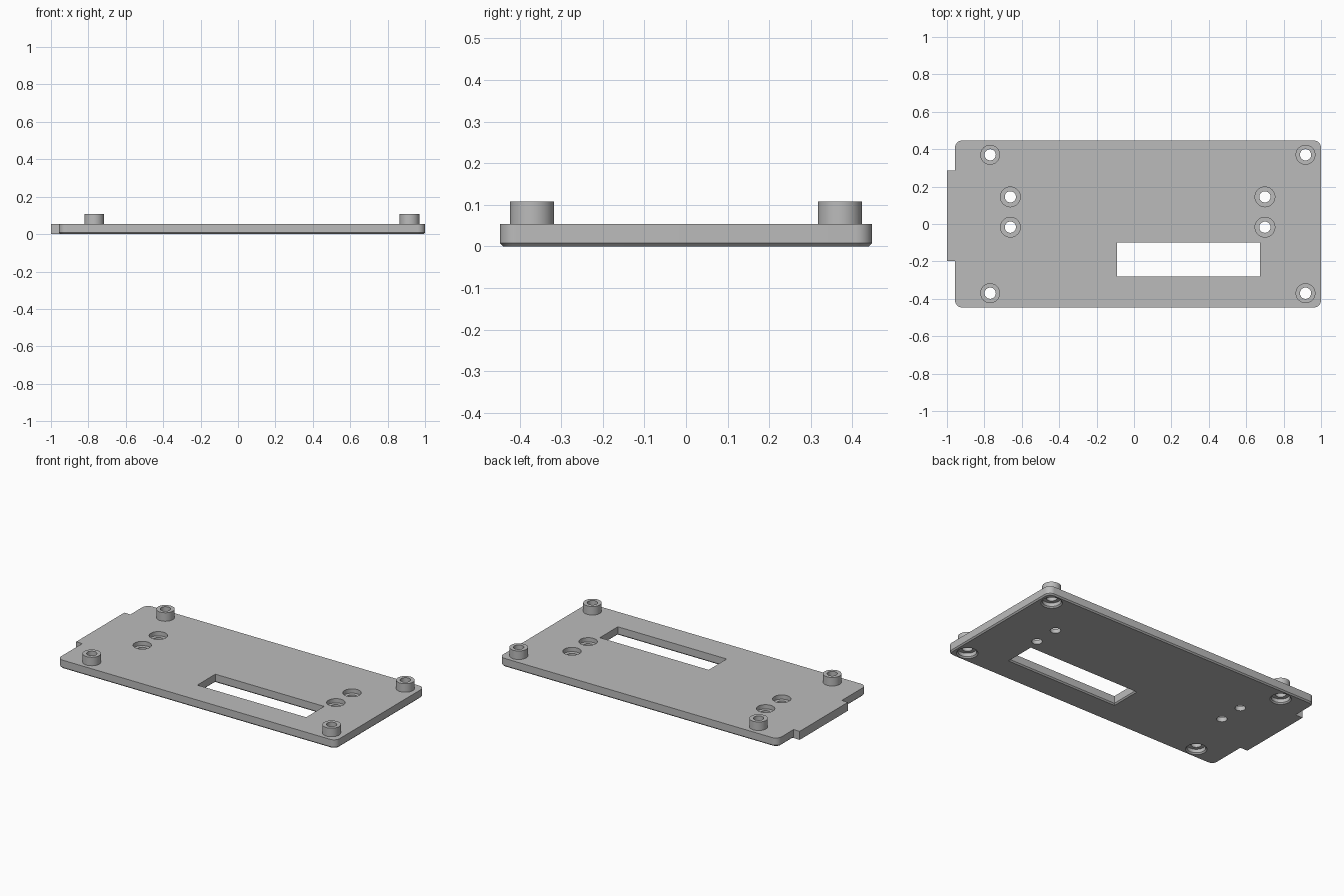
import bpy
import bmesh
from math import radians

THICK, TOP, CHAMFER = 0.054, 0.108, 0.008
BORE, WIDE = 0.030, 0.053

if "Cube" in bpy.data.objects:
    bpy.data.objects.remove(bpy.data.objects["Cube"], do_unlink=True)

grey = bpy.data.materials.new("light_grey")
grey.use_nodes = True
grey.diffuse_color = (0.5, 0.5, 0.5, 1)
grey.node_tree.nodes["Principled BSDF"].inputs["Base Color"].default_value = (0.5, 0.5, 0.5, 1)


def finish(name, bm):
    mesh = bpy.data.meshes.new(name)
    bmesh.ops.recalc_face_normals(bm, faces=bm.faces)
    bm.to_mesh(mesh)
    bm.free()
    mesh.materials.append(grey)
    obj = bpy.data.objects.new(name, mesh)
    bpy.context.collection.objects.link(obj)
    return obj


def box(name, x0, x1, y0, y1, z0, z1, corner=0, chamfer=0, flare=0):
    """Box with optional rounded corners, chamfered bottom or flared bottom."""
    bm = bmesh.new()
    bmesh.ops.create_cube(bm, size=1)
    for v in bm.verts:
        v.co.x = x1 if v.co.x > 0 else x0
        v.co.y = y1 if v.co.y > 0 else y0
        v.co.z = z1 if v.co.z > 0 else z0
    if corner:
        upright = [e for e in bm.edges if abs(e.verts[0].co.z - e.verts[1].co.z) > 1e-5]
        bmesh.ops.bevel(bm, geom=upright, offset=corner, segments=8, profile=0.5, affect='EDGES')
    if chamfer:
        rim = [e for e in bm.edges if all(abs(v.co.z - z0) < 1e-5 for v in e.verts)]
        bmesh.ops.bevel(bm, geom=rim, offset=chamfer, segments=1, affect='EDGES')
    if flare:
        for v in bm.verts:
            if abs(v.co.z - z0) < 1e-5:
                v.co.x += flare if v.co.x > (x0 + x1) / 2 else -flare
                v.co.y += flare if v.co.y > (y0 + y1) / 2 else -flare
    return finish(name, bm)


def cylinder(name, x, y, z0, z1, r0, r1=None):
    bm = bmesh.new()
    bmesh.ops.create_cone(bm, cap_ends=True, segments=48, radius1=r0,
                          radius2=r0 if r1 is None else r1, depth=z1 - z0)
    bmesh.ops.translate(bm, verts=bm.verts, vec=(x, y, (z0 + z1) / 2))
    return finish(name, bm)


def combine(target, tool, operation):
    mod = target.modifiers.new(operation.lower(), 'BOOLEAN')
    mod.operation, mod.solver, mod.object = operation, 'EXACT', tool
    bpy.context.view_layer.objects.active = target
    bpy.ops.object.modifier_apply(modifier=mod.name)
    bpy.data.objects.remove(tool, do_unlink=True)


# Main plate with the end tab
plate = box("cover_plate", -0.957, 1.0, -0.447, 0.447, 0, THICK, corner=0.04, chamfer=CHAMFER)
combine(plate, box("end_tab", -1.0, -0.9, -0.197, 0.287, 0, THICK), 'UNION')

# Window with a chamfered underside
combine(plate, box("window", -0.09, 0.675, -0.28, -0.099, -0.05, 0.2), 'DIFFERENCE')
combine(plate, box("window_chamfer", -0.09, 0.675, -0.28, -0.099, -CHAMFER, CHAMFER,
                   flare=2 * CHAMFER), 'DIFFERENCE')

# Corner bosses, bored through and counterbored from below
for x in (-0.769, 0.917):
    for y in (-0.37, 0.37):
        combine(plate, cylinder("boss", x, y, 0.04, TOP, WIDE), 'UNION')
        combine(plate, cylinder("bore", x, y, -0.05, 0.2, BORE), 'DIFFERENCE')
        combine(plate, cylinder("counterbore", x, y, -0.05, 0.03, WIDE), 'DIFFERENCE')
        combine(plate, cylinder("bore_chamfer", x, y, -CHAMFER, CHAMFER,
                                WIDE + 2 * CHAMFER, WIDE), 'DIFFERENCE')

# Inner holes, counterbored from above
for x in (-0.661, 0.7):
    for y in (-0.017, 0.145):
        combine(plate, cylinder("bore", x, y, -0.05, 0.2, BORE), 'DIFFERENCE')
        combine(plate, cylinder("counterbore", x, y, 0.027, 0.2, WIDE), 'DIFFERENCE')

# Smooth round walls, crisp edges
bpy.ops.object.select_all(action='DESELECT')
plate.select_set(True)
bpy.context.view_layer.objects.active = plate
bpy.ops.object.shade_smooth_by_angle(angle=radians(30))
